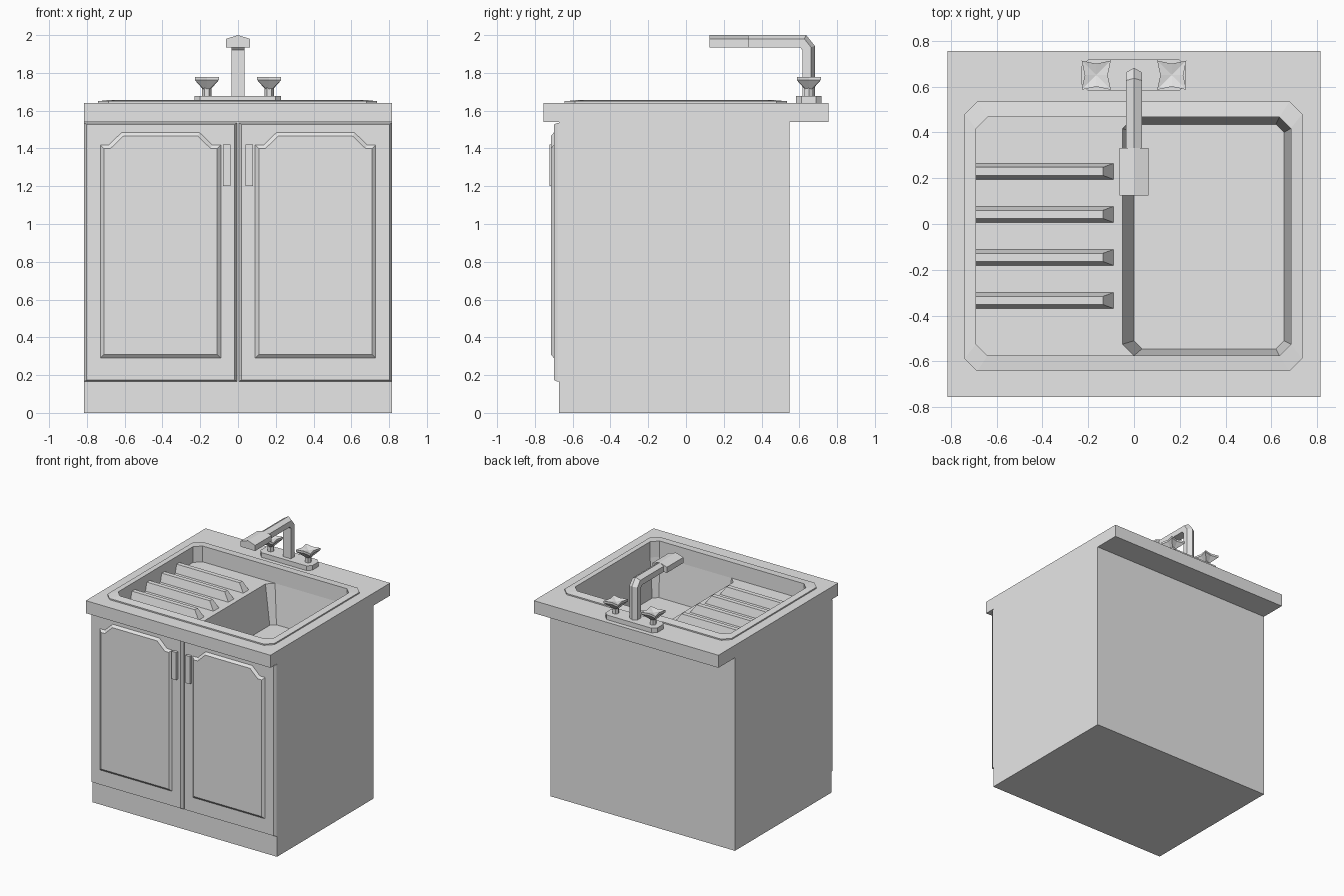
import bpy
import bmesh
from math import sin, cos, pi

cube = bpy.data.objects.get("Cube")
if cube:
    bpy.data.objects.remove(cube, do_unlink=True)

grey = bpy.data.materials.new("plain_grey")
grey.use_nodes = True
grey.diffuse_color = (0.8, 0.8, 0.8, 1)
grey.node_tree.nodes["Principled BSDF"].inputs["Base Color"].default_value = (0.8, 0.8, 0.8, 1)


def loft(name, rings, start=False, end=True):
    """Skin equal-length rings, each counter-clockwise seen from the end."""
    bm = bmesh.new()
    loops = [[bm.verts.new(p) for p in ring] for ring in rings]
    for a, b in zip(loops, loops[1:]):
        for i in range(len(a)):
            j = (i + 1) % len(a)
            bm.faces.new((a[i], a[j], b[j], b[i]))
    if start:
        bm.faces.new(loops[0][::-1])
    if end:
        bm.faces.new(loops[-1])
    bmesh.ops.remove_doubles(bm, verts=bm.verts, dist=0.0001)
    bmesh.ops.dissolve_degenerate(bm, edges=bm.edges, dist=0.0001)
    mesh = bpy.data.meshes.new(name)
    bm.to_mesh(mesh)
    bm.free()
    mesh.materials.append(grey)
    obj = bpy.data.objects.new(name, mesh)
    bpy.context.collection.objects.link(obj)
    return obj


def rect(x0, x1, y0, y1, z, c=0.0):
    """Rectangle with corners cut by c (eight points)."""
    pts = [(x0 + c, y0), (x1 - c, y0), (x1, y0 + c), (x1, y1 - c),
           (x1 - c, y1), (x0 + c, y1), (x0, y1 - c), (x0, y0 + c)]
    return [(x, y, z) for x, y in pts]


def upright(x0, x1, z0, z1, y):
    """Rectangle facing the front."""
    return [(x0, y, z0), (x1, y, z0), (x1, y, z1), (x0, y, z1)]


def polar(cx, cy, z, radii, turn=0.0):
    n = len(radii)
    return [(cx + r * cos(turn + 2 * pi * i / n),
             cy + r * sin(turn + 2 * pi * i / n), z) for i, r in enumerate(radii)]


# Cabinet, open at the top behind the worktop
W = 0.815
COUNTER, TOP, DRAINER, BOWL = 1.54, 1.64, 1.53, 1.22
body = (-W, W, -0.672, 0.547)
loft("cabinet", [rect(*body, 0), rect(*body, COUNTER)], start=True, end=False)

# Worktop with an opening for the sink
slab = (-W, W, -0.755, 0.755)
rim = (-0.74, 0.735, -0.643, 0.535)
well = (-0.69, 0.685, -0.575, 0.467)
loft("worktop", [rect(*body, COUNTER), rect(*slab, COUNTER), rect(*slab, TOP),
                 rect(*rim, TOP, 0.055)], end=False)

# Sink rim and upper well
loft("sink_rim", [rect(*rim, TOP, 0.055), rect(*rim, 1.65, 0.055),
                  rect(*well, 1.656, 0.05), rect(*well, DRAINER, 0.05)], end=False)

# Drainer floor, following the cut corners of the bowl
floor = [(-0.69, -0.525), (-0.64, -0.575), (0, -0.575), (-0.05, -0.525),
         (-0.05, 0.417), (0, 0.467), (-0.64, 0.467), (-0.69, 0.417)]
loft("drainer_floor", [[(x, y, DRAINER) for x, y in floor]])
for i in range(4):
    y = 0.23 - 0.188 * i
    loft("drainer_ridge", [rect(-0.69, -0.09, y - 0.035, y + 0.035, DRAINER),
                           rect(-0.69, -0.135, y - 0.018, y + 0.018, DRAINER + 0.065)])

# Bowl and drain
loft("sink_bowl", [rect(-0.05, 0.685, -0.575, 0.467, DRAINER, 0.05),
                   rect(0, 0.655, -0.545, 0.435, BOWL, 0.035)])
loft("drain", [polar(0.31, -0.055, BOWL + h, [r] * 6, pi / 2)
               for r, h in ((0.1, 0), (0.1, 0.006), (0.075, 0.006), (0.075, 0.002))])


# Doors with raised arched panels and handles
def arch(cx, inset, y):
    w, low, mid, high = 0.32 - inset, 0.29 + inset, 1.42 - inset, 1.485 - inset
    half = [(w, low), (w, mid), (0.275 - inset / 2, mid), (0.207 - inset / 2, high)]
    pts = half + [(-x, z) for x, z in half[::-1]]
    return [(cx + x, y, z) for x, z in pts]


for side, label in ((-1, "right"), (1, "left")):
    cx = 0.41 * side
    loft(label + "_door", [upright(cx - 0.405, cx + 0.405, 0.165, 1.535, -0.672),
                           upright(cx - 0.405, cx + 0.405, 0.165, 1.535, -0.68),
                           upright(cx - 0.392, cx + 0.392, 0.175, 1.527, -0.7)])
    loft(label + "_door_panel", [arch(cx, 0, -0.699), arch(cx, 0.02, -0.716)])
    hx = 0.06 * side
    loft(label + "_door_handle", [upright(hx - 0.02, hx + 0.02, 1.2, 1.42, y)
                                  for y in (-0.699, -0.722)])

# Tap base and two star-shaped knobs
tap_plate = (-0.23, 0.228, 0.582, 0.718)
loft("tap_base", [rect(*tap_plate, TOP, 0.03), rect(*tap_plate, 1.677, 0.03)])
for side, label in ((-1, "right"), (1, "left")):
    kx, ky = 0.165 * side, 0.65
    loft(label + "_knob_stem", [polar(kx, ky, z, [0.025] * 6) for z in (1.675, 1.74)])
    star = [0.05, 0.09] * 4
    loft(label + "_knob", [polar(kx, ky, 1.715, [0.022] * 8), polar(kx, ky, 1.762, star),
                           polar(kx, ky, 1.778, star), polar(kx, ky, 1.766, [0.004] * 8)],
         start=True)


# Spout: a ridged five-sided section swept up, round the bend and forward
def section(y, z, dy, dz, w=0.035, shoulder=0.045):
    pts = [(-w, 0), (w, 0), (w, shoulder), (0, 0.065), (-w, shoulder)]
    return [(x, y + n * dy, z + n * dz) for x, n in pts]


loft("spout", [section(0.617, 1.675, 1, 0), section(0.617, 1.92, 1, 0.35),
               section(0.604, 1.935, 0.5, 1), section(0.32, 1.935, 0, 1)])
loft("spout_head", [section(0.332, 1.935, 0, 1, 0.064),
                    section(0.125, 1.935, 0, 1, 0.064)], start=True)
